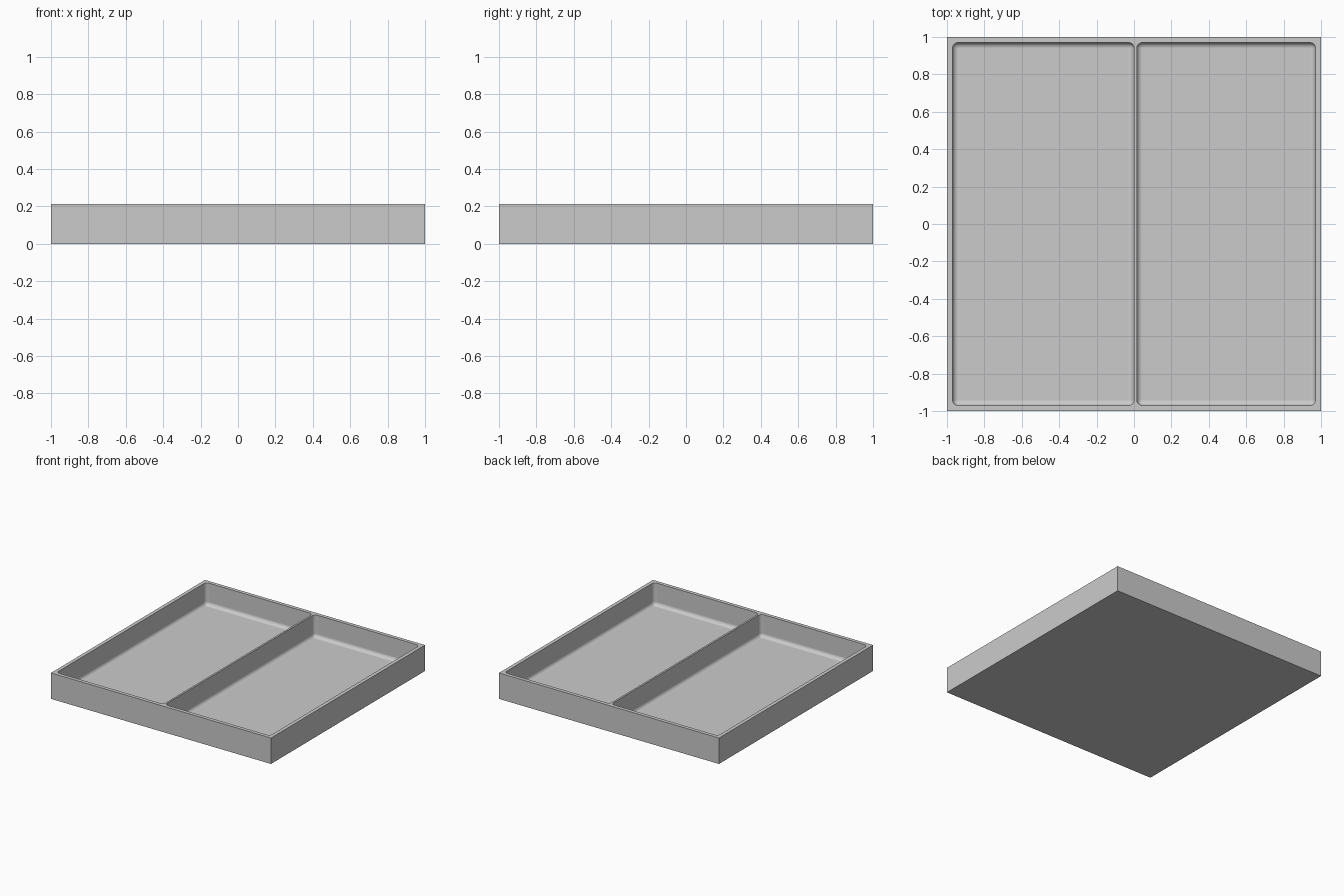
import bpy, bmesh
from math import radians
from mathutils import Vector

if "Cube" in bpy.data.objects:
    bpy.data.objects.remove(bpy.data.objects["Cube"], do_unlink=True)

HEIGHT, WALL, FLOOR, FILLET = 0.213, 0.03, 0.03, 0.03
DIVIDER = (0.0, 0.015)  # x range of the dividing wall

grey = bpy.data.materials.new("plain grey")
grey.use_nodes = True
colour = (0.6, 0.6, 0.6, 1)
grey.diffuse_color = colour
grey.node_tree.nodes["Principled BSDF"].inputs["Base Color"].default_value = colour


def box(name, low, high, fillet=0):
    """Box between two corners; a fillet rounds every edge but the top ones."""
    low, high = Vector(low), Vector(high)
    bm = bmesh.new()
    bmesh.ops.create_cube(bm, size=1)
    for v in bm.verts:
        v.co = (low + high) / 2 + v.co * (high - low)
    if fillet:
        edges = [e for e in bm.edges if min(v.co.z for v in e.verts) < high.z - 0.001]
        bmesh.ops.bevel(bm, geom=edges, offset=fillet, segments=8,
                        profile=0.5, affect='EDGES', clamp_overlap=True)
    mesh = bpy.data.meshes.new(name)
    bm.to_mesh(mesh)
    bm.free()
    mesh.materials.append(grey)
    obj = bpy.data.objects.new(name, mesh)
    bpy.context.collection.objects.link(obj)
    return obj


# Solid block for the tray
tray = box("divided_tray", (-1, -1, 0), (1, 1, HEIGHT))
bpy.ops.object.select_all(action='DESELECT')
bpy.context.view_layer.objects.active = tray
tray.select_set(True)

# Two rounded compartments hollowed out either side of the divider
inner = 1 - WALL
for name, x0, x1 in (("right_compartment", -inner, DIVIDER[0]),
                     ("left_compartment", DIVIDER[1], inner)):
    cutter = box(name, (x0, -inner, FLOOR), (x1, inner, HEIGHT + 0.1), FILLET)
    cutter.hide_render = True
    cut = tray.modifiers.new(name, 'BOOLEAN')
    cut.operation = 'DIFFERENCE'
    cut.solver = 'EXACT'
    cut.object = cutter
    bpy.ops.object.modifier_apply(modifier=cut.name)
    bpy.data.objects.remove(cutter, do_unlink=True)

# Smooth fillets, crisp rims and outer corners
bpy.ops.object.shade_smooth_by_angle(angle=radians(30))
weighted = tray.modifiers.new("weighted_normals", 'WEIGHTED_NORMAL')
weighted.keep_sharp = True
